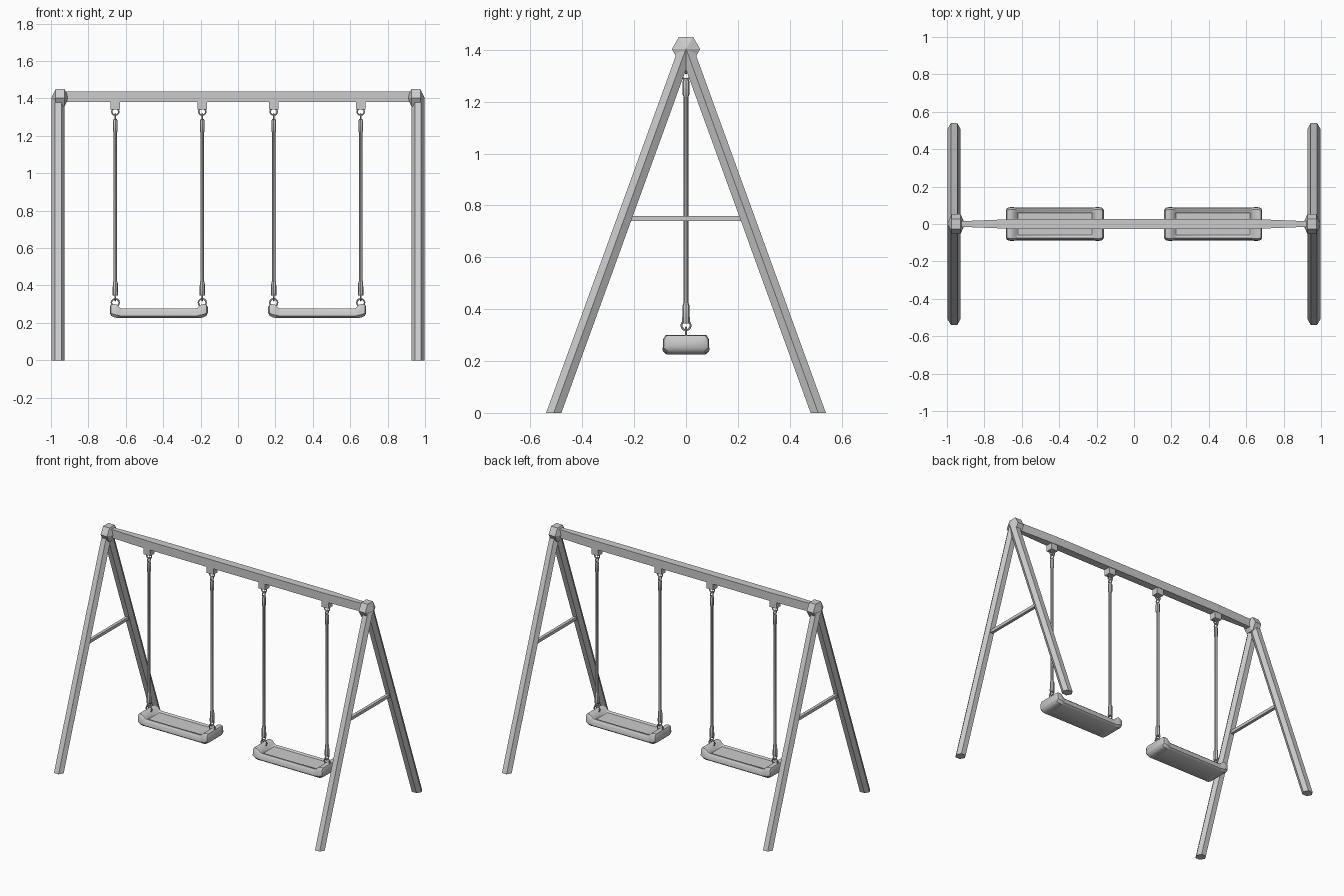
import bpy, bmesh
from math import pi, sin, cos
from mathutils import Matrix

if "Cube" in bpy.data.objects:
    bpy.data.objects.remove(bpy.data.objects["Cube"])


def make(name, bm, smooth=None):
    bmesh.ops.recalc_face_normals(bm, faces=bm.faces)
    me = bpy.data.meshes.new(name)
    bm.to_mesh(me)
    bm.free()
    ob = bpy.data.objects.new(name, me)
    bpy.context.collection.objects.link(ob)
    if smooth:
        bpy.ops.object.select_all(action='DESELECT')
        ob.select_set(True)
        bpy.context.view_layer.objects.active = ob
        bpy.ops.object.shade_smooth_by_angle(angle=smooth)
    return ob


def loft(name, rings, smooth=None):
    bm = bmesh.new()
    vs = [[bm.verts.new(p) for p in r] for r in rings]
    n = len(rings[0])
    for a, b in zip(vs, vs[1:]):
        for i in range(n):
            j = (i + 1) % n
            bm.faces.new((a[i], a[j], b[j], b[i]))
    bm.faces.new(vs[0])
    bm.faces.new(vs[-1])
    return make(name, bm, smooth)


def box(name, loc, size):
    bm = bmesh.new()
    bmesh.ops.create_cube(bm, size=1, matrix=Matrix.Translation(loc) @ Matrix.Diagonal((*size, 1)))
    return make(name, bm)


def ngon(x, y, z, r, n):
    return [(x + r * cos(2 * pi * i / n), y + r * sin(2 * pi * i / n), z) for i in range(n)]


def ring(name, loc, radius, tube, rot, stretch=1.0):
    bpy.ops.mesh.primitive_torus_add(location=loc, rotation=rot, major_radius=radius,
                                     minor_radius=tube, major_segments=12, minor_segments=6)
    ob = bpy.context.object
    ob.name = name
    return ob


# A-frames: hexagonal legs, thin crossbar, faceted joint
for side, s in (("left", -1), ("right", 1)):
    x = s * 0.962
    for end, t in (("front", -1), ("back", 1)):
        loft(f"{side}_{end}_leg", [ngon(x, t * 0.51, 0, 0.034, 6), ngon(x, 0, 1.405, 0.034, 6)])
    box(f"{side}_crossbar", (x, 0, 0.75), (0.02, 0.46, 0.02))
    bm = bmesh.new()
    bmesh.ops.create_uvsphere(bm, u_segments=6, v_segments=3, radius=1)
    bmesh.ops.transform(bm, verts=bm.verts, matrix=Matrix.Translation((s * 0.951, 0, 1.403))
                        @ Matrix.Diagonal((0.047, 0.063, 0.063, 1)) @ Matrix.Rotation(pi / 2, 4, 'Y'))
    make(f"{side}_joint", bm)

# Top beam, narrowing towards both ends
loft("top_beam", [[(x, -w, 1.382), (x, w, 1.382), (x, w, 1.438), (x, -w, 1.438)]
                  for x, w in ((-0.95, 0.014), (-0.65, 0.026), (0.65, 0.026), (0.95, 0.014))])

# Seat stations: x offset, bottom z, top z, half depth, panel dip
half = [(0.262, 0.252, 0.284, 0.074, 0), (0.255, 0.238, 0.298, 0.086, 0),
        (0.238, 0.229, 0.301, 0.090, 0), (0.222, 0.226, 0.296, 0.090, 0),
        (0.205, 0.226, 0.279, 0.088, 0), (0.198, 0.226, 0.276, 0.088, 0.007)]
stations = [(-x, *r) for x, *r in half] + half[::-1]


def seat_section(x, zb, zt, w, dip):
    c = (zt - zb) * 0.22
    right = [(w - 0.014, zb), (w, zb + c), (w - 0.002, zt - c), (w - 0.012, zt),
             (w - 0.024, zt), (w - 0.028, zt - dip)]
    return [(x, y, z) for y, z in right] + [(x, -y, z) for y, z in right[::-1]]


in_xz, in_yz = (pi / 2, 0, 0), (0, pi / 2, 0)
for side, cx in (("left", -0.4235), ("right", 0.4235)):
    loft(f"{side}_seat", [seat_section(x + cx, *r) for x, *r in stations], 0.7)
    for k, s in (("outer", 1), ("inner", -1)):
        x = cx + (s if cx > 0 else -s) * 0.2325
        tag = f"{side}_{k}"
        # Hanger block, rope with end sleeves, linking rings
        box(f"{tag}_hanger", (x, 0, 1.365), (0.05, 0.045, 0.05))
        profile = [(0.345, 0.013), (0.352, 0.015), (0.415, 0.013), (0.425, 0.009),
                   (1.218, 0.009), (1.226, 0.013), (1.278, 0.013), (1.29, 0.008)]
        loft(f"{tag}_rope", [ngon(x, 0, z, r, 8) for z, r in profile], 0.6)
        ring(f"{tag}_top_eye", (x, 0, 1.329), 0.019, 0.004, in_xz)
        ring(f"{tag}_top_link", (x, 0, 1.302), 0.015, 0.004, in_yz)
        ring(f"{tag}_lower_link", (x, 0, 0.337), 0.018, 0.004, in_yz)
        ring(f"{tag}_seat_eye", (x, 0, 0.308), 0.021, 0.004, in_xz)
